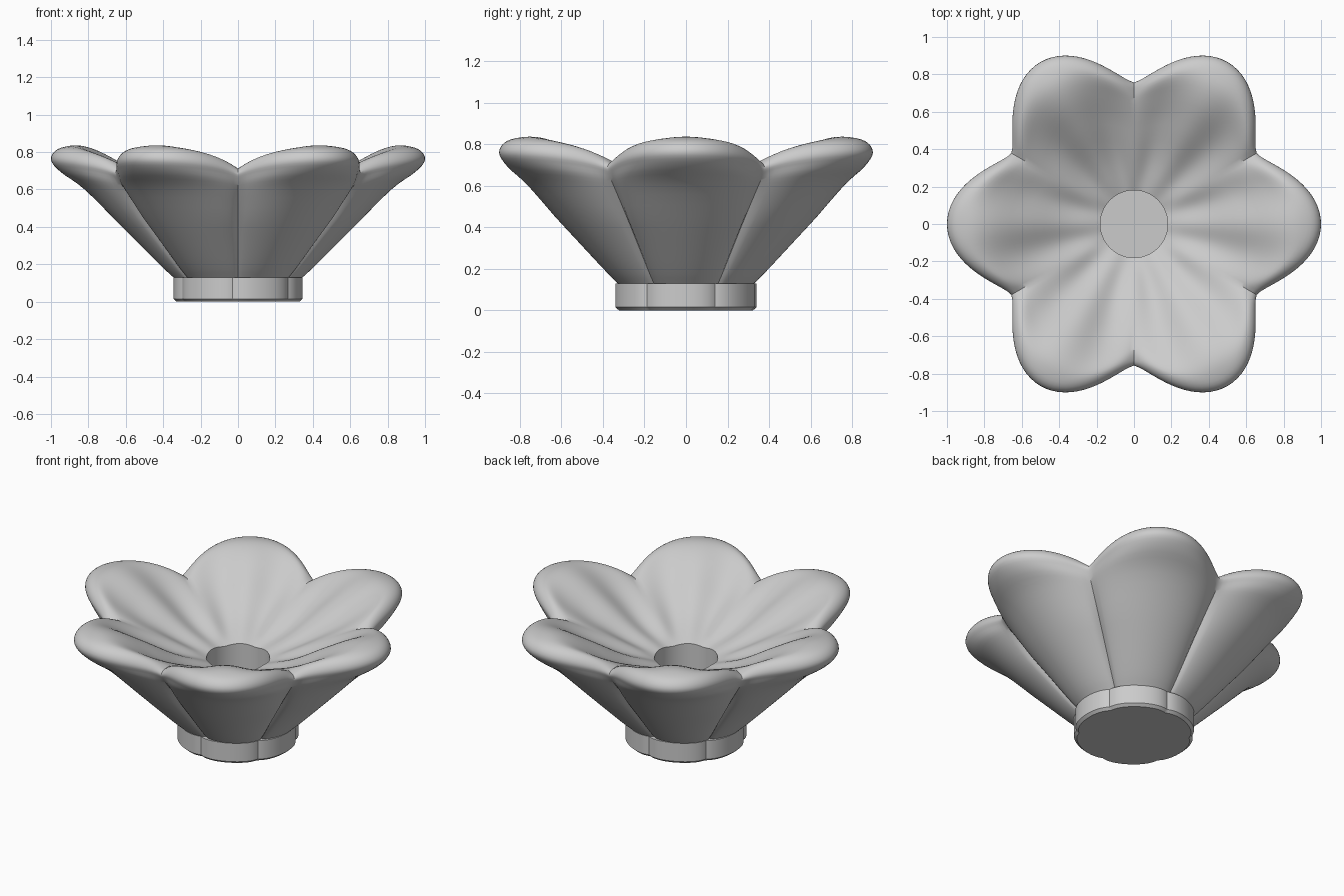
import bpy, bmesh, math
from mathutils import Vector

PETALS = 6
STEPS = 32            # columns per petal
COLS = PETALS * STEPS

cube = bpy.data.objects.get("Cube")
if cube:
    bpy.data.objects.remove(cube)

grey = bpy.data.materials.new("light_grey")
grey.use_nodes = True
grey.diffuse_color = (0.6, 0.6, 0.6, 1)
grey.node_tree.nodes["Principled BSDF"].inputs["Base Color"].default_value = (0.6, 0.6, 0.6, 1)


def smooth_path(points, n=4):
    """Catmull-Rom curve through profile points."""
    p = [Vector(q) for q in points]
    p = [2 * p[0] - p[1]] + p + [2 * p[-1] - p[-2]]
    out = []
    for a, b, c, d in zip(p, p[1:], p[2:], p[3:]):
        for i in range(n):
            t = i / n
            out.append(0.5 * (2 * b + (c - a) * t + (2 * a - 5 * b + 4 * c - d) * t * t
                              + (3 * b - a - 3 * c + d) * t ** 3))
    return out + [p[-2]]


def petal_offset(col):
    """0 on a petal centre line, 1 in the valley between petals."""
    return abs((col + STEPS // 2) % STEPS - STEPS // 2) / (STEPS / 2)


def revolve(name, rows, place, turn=0.0, caps=()):
    """Skin rings of points; place(row, col) gives radius and height."""
    bm = bmesh.new()
    rings = []
    for row in rows:
        ring = []
        for col in range(COLS):
            r, z = place(row, col)
            a = math.tau * col / COLS + turn
            ring.append(bm.verts.new((r * math.cos(a), r * math.sin(a), z)))
        rings.append(ring)
    for lower, upper in zip(rings, rings[1:]):
        for i in range(COLS):
            j = (i + 1) % COLS
            bm.faces.new((lower[i], lower[j], upper[j], upper[i]))
    for k in caps:
        bm.faces.new(rings[k] if k else rings[k][::-1])
    mesh = bpy.data.meshes.new(name)
    bm.to_mesh(mesh)
    bm.free()
    mesh.materials.append(grey)
    obj = bpy.data.objects.new(name, mesh)
    bpy.context.collection.objects.link(obj)
    bpy.ops.object.select_all(action='DESELECT')
    obj.select_set(True)
    bpy.context.view_layer.objects.active = obj
    bpy.ops.object.shade_smooth_by_angle(angle=math.radians(35))


# Profiles from the foot, over the rim, down to the centre hole
petal = smooth_path([(.345, .13), (.42, .2), (.62, .4), (.82, .6), (.95, .695), (1, .76),
                     (.965, .815), (.87, .832), (.75, .795), (.58, .7), (.38, .585), (.18, .51)])
valley = smooth_path([(.31, .13), (.37, .2), (.53, .4), (.68, .58), (.735, .645), (.757, .685),
                      (.738, .708), (.7, .708), (.64, .688), (.5, .63), (.34, .565), (.18, .5)])
hole_foot = Vector((.18, .13))
count = len(petal) - 1
bowl_rows = [(p, v, i / count) for i, (p, v) in enumerate(zip(petal, valley))]
bowl_rows.append((hole_foot, hole_foot, 1))


def bowl_point(row, col):
    p, v, u = row
    t = petal_offset(col)
    c = max(0.0, math.cos(math.pi / 2 * t))
    # Full round petals on the outside, narrower scalloped tips at the rim
    tip = min(1, max(0, (u - .2) / .2))
    r = v.x + (p.x - v.x) * c ** (.55 + .85 * tip)
    # Broad rim crest, melting into a soft valley inside the bowl
    inside = min(1, max(0, (u - .6) / .2))
    broad = 1 - t ** 2.3
    z = v.y + (p.y - v.y) * (broad + (c ** 1.5 - broad) * inside)
    # Gentle rib along the middle of each petal
    rib = math.sin(math.pi * max(0, (u - .6) / .4))
    return r, z + .015 * rib * math.cos(math.tau * t)


revolve("petal_bowl", bowl_rows, bowl_point)


# Lobed foot with a chamfered underside, slightly turned against the petals
def foot_point(row, col):
    return row[0] * (1 - .05 * petal_offset(col) ** 4), row[1]


revolve("lobed_foot", [(.328, 0), (.345, .015), (.345, .13)], foot_point,
        turn=math.radians(-5), caps=(0, 2))
